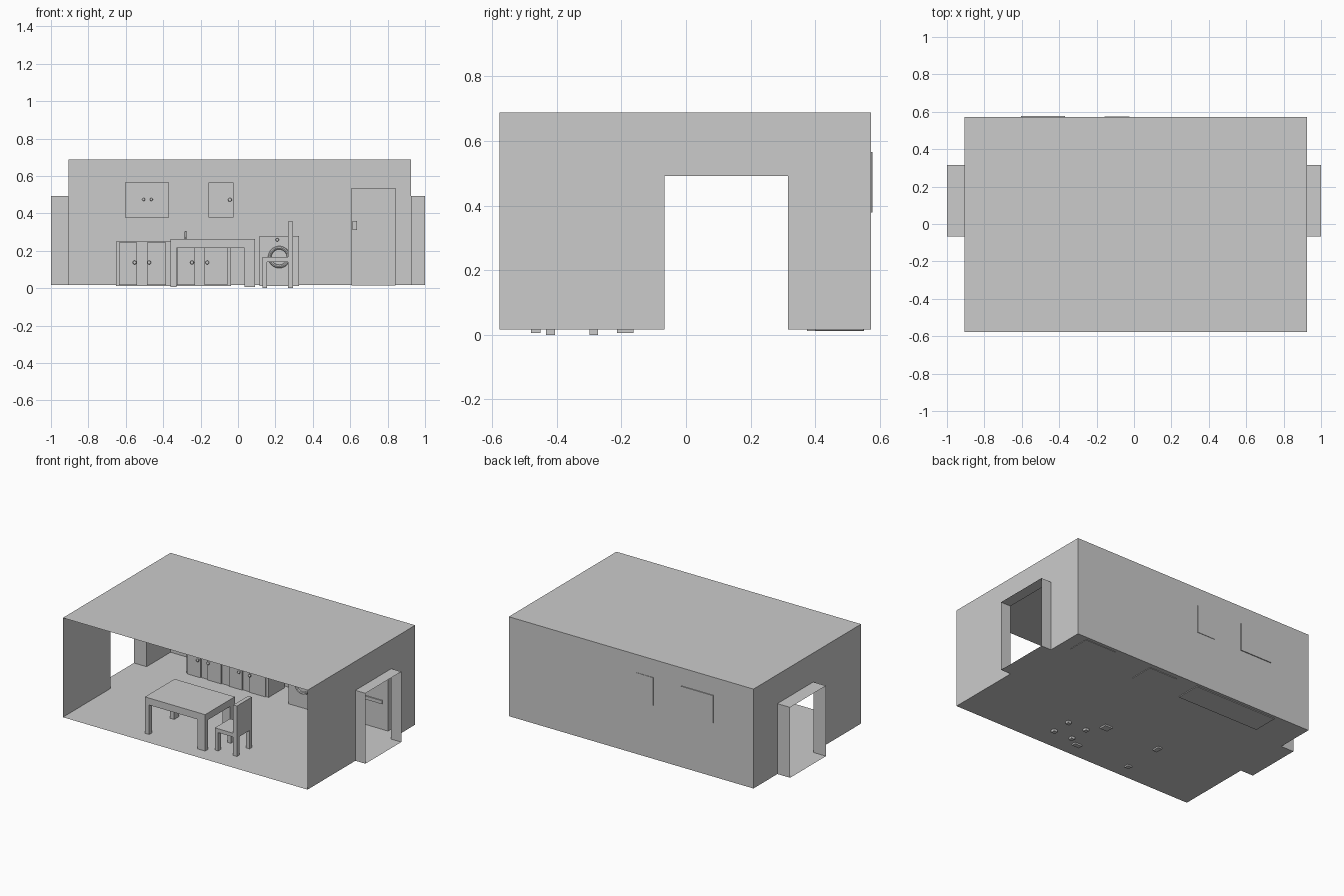
import bpy, bmesh, math
from mathutils import Vector

if "Cube" in bpy.data.objects:
    bpy.data.objects.remove(bpy.data.objects["Cube"])


def mesh_object(name, bm):
    me = bpy.data.meshes.new(name)
    bm.to_mesh(me)
    bm.free()
    ob = bpy.data.objects.new(name, me)
    bpy.context.collection.objects.link(ob)
    return ob


def box(name, x, y, z):
    bm = bmesh.new()
    bmesh.ops.create_cube(bm, size=1)
    for v in bm.verts:
        v.co = [r[0] + (c + 0.5) * (r[1] - r[0]) for c, r in zip(v.co, (x, y, z))]
    return mesh_object(name, bm)


def sheet(name, polygons):
    bm = bmesh.new()
    for poly in polygons:
        bm.faces.new([bm.verts.new(p) for p in poly])
    bmesh.ops.remove_doubles(bm, verts=bm.verts, dist=1e-5)
    return mesh_object(name, bm)


def smooth(ob):
    bpy.ops.object.select_all(action='DESELECT')
    ob.select_set(True)
    bpy.context.view_layer.objects.active = ob
    bpy.ops.object.shade_smooth_by_angle()


def knob(name, x, y, z, r=0.01):
    # stem against the door, ball in front of it
    bpy.ops.mesh.primitive_cylinder_add(vertices=12, radius=r * 0.5, depth=0.012,
                                        location=(x, y - 0.004, z), rotation=(math.pi / 2, 0, 0))
    bpy.context.object.name = name + "_stem"
    bpy.ops.mesh.primitive_uv_sphere_add(segments=12, ring_count=8, radius=r, location=(x, y - 0.012, z))
    ob = bpy.context.object
    ob.name = name
    ob.scale.y = 0.6
    smooth(ob)


# room shell: thin sheets, open at the front
X0, X1, Y0, Y1, Z0, Z1 = -0.905, 0.925, -0.578, 0.572, 0.016, 0.688
D0, D1, DZ = -0.067, 0.316, 0.492
for name, z in (("floor", Z0), ("ceiling", Z1)):
    sheet(name, [[(X0, Y0, z), (X1, Y0, z), (X1, Y1, z), (X0, Y1, z)]])
sheet("back_wall", [[(X0, Y1, Z0), (X1, Y1, Z0), (X1, Y1, Z1), (X0, Y1, Z1)]])

# side walls with doorways that project outwards
for side, x, xo in (("left", X0, -1.0), ("right", X1, 1.0)):
    outline = [(Y0, Z0), (D0, Z0), (D0, DZ), (D1, DZ), (D1, Z0), (Y1, Z0), (Y1, Z1), (Y0, Z1)]
    sheet(side + "_wall", [[(x, y, z) for y, z in outline]])
    loop = [(D0, Z0), (D0, DZ), (D1, DZ), (D1, Z0)]
    sheet(side + "_doorway", [[(x, *a), (xo, *a), (xo, *b), (x, *b)]
                              for a, b in zip(loop, loop[1:] + loop[:1])])

# table
box("table_top", (-0.36, 0.09), (-0.48, -0.163), (0.215, 0.262))
for i, x in enumerate(((-0.36, -0.328), (0.035, 0.09))):
    for j, y in enumerate(((-0.48, -0.45), (-0.213, -0.163))):
        box(f"table_leg_{i}{j}", x, y, (0.006, 0.215))

# chair
box("chair_seat", (0.13, 0.295), (-0.433, -0.272), (0.14, 0.166))
box("chair_back", (0.267, 0.295), (-0.433, -0.272), (0.166, 0.357))
for i, x in enumerate(((0.13, 0.155), (0.267, 0.295))):
    for j, y in enumerate(((-0.433, -0.405), (-0.298, -0.272))):
        box(f"chair_leg_{i}{j}", x, y, (0.0, 0.14))

# kitchen counter with four doors
F = 0.38
box("counter", (-0.653, -0.037), (F, 0.551), (0.011, 0.25))
doors = ((-0.636, -0.54, -0.553), (-0.487, -0.385, -0.475),
         (-0.326, -0.23, -0.246), (-0.178, -0.055, -0.164))
for i, (a, b, k) in enumerate(doors):
    box(f"counter_door_{i}", (a, b), (F - 0.01, F), (0.018, 0.243))
    knob(f"counter_knob_{i}", k, F - 0.01, 0.137)

# tap
cu = bpy.data.curves.new("tap", 'CURVE')
cu.dimensions = '3D'
cu.bevel_depth = 0.005
cu.bevel_resolution = 2
cu.use_fill_caps = True
sp = cu.splines.new('POLY')
path = [(0.53, 0.25)] + [(0.505 + 0.025 * math.cos(t * math.pi / 8), 0.276 + 0.025 * math.sin(t * math.pi / 8))
                         for t in range(9)] + [(0.48, 0.268)]
sp.points.add(len(path) - 1)
for p, (y, z) in zip(sp.points, path):
    p.co = (-0.28, y, z, 1)
bpy.context.collection.objects.link(bpy.data.objects.new("tap", cu))

# washing machine with round door and dial
box("washer_body", (0.115, 0.326), (0.375, 0.54), (0.012, 0.278))
bpy.ops.mesh.primitive_torus_add(location=(0.22, 0.375, 0.166), rotation=(math.pi / 2, 0, 0),
                                 major_segments=32, minor_segments=8, major_radius=0.05, minor_radius=0.009)
bpy.context.object.name = "washer_door_ring"
smooth(bpy.context.object)
knob("washer_dial", 0.21, 0.375, 0.258, 0.009)

# fridge
box("fridge_body", (0.607, 0.842), (0.4, 0.55), (0.013, 0.535))
box("fridge_handle", (0.613, 0.637), (0.385, 0.4), (0.31, 0.36))
box("fridge_trim", (0.655, 0.802), (0.392, 0.4), (0.19, 0.213))

# wall cabinets, pushed slightly through the back wall
box("wall_cabinet_large", (-0.605, -0.368), (0.45, 0.578), (0.378, 0.566))
knob("large_cabinet_knob_0", -0.505, 0.45, 0.474, 0.008)
knob("large_cabinet_knob_1", -0.463, 0.45, 0.474, 0.008)
box("wall_cabinet_small", (-0.157, -0.025), (0.45, 0.575), (0.378, 0.566))
knob("small_cabinet_knob", -0.043, 0.45, 0.472)
